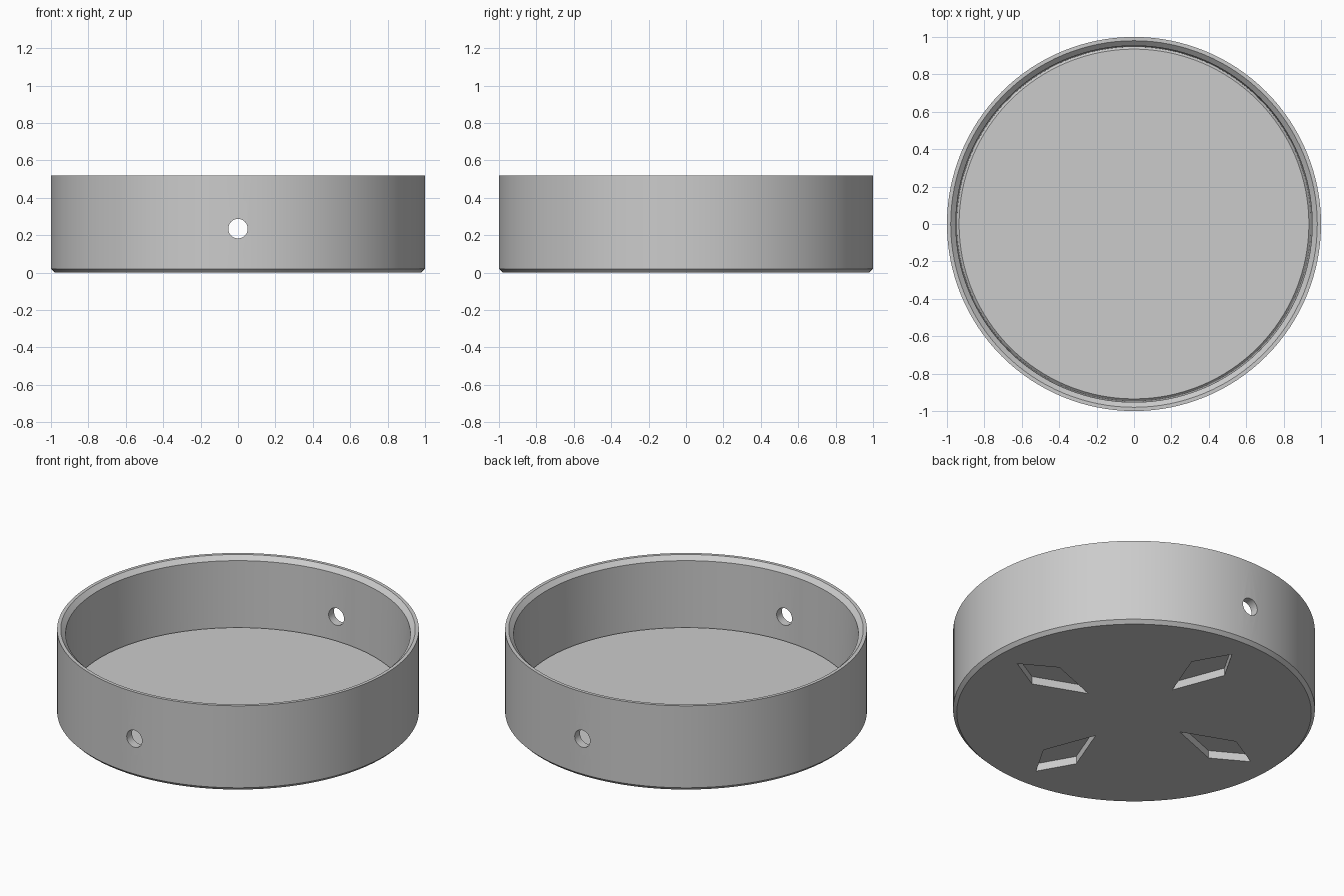
import bpy, bmesh, math
from mathutils import Matrix

cube = bpy.data.objects.get("Cube")
if cube:
    bpy.data.objects.remove(cube, do_unlink=True)

grey = bpy.data.materials.new("light_grey")
grey.use_nodes = True
colour = (0.6, 0.6, 0.6, 1)
grey.diffuse_color = colour
grey.node_tree.nodes["Principled BSDF"].inputs["Base Color"].default_value = colour


def make_object(name, bm):
    bmesh.ops.recalc_face_normals(bm, faces=bm.faces[:])
    mesh = bpy.data.meshes.new(name)
    bm.to_mesh(mesh)
    bm.free()
    mesh.materials.append(grey)
    obj = bpy.data.objects.new(name, mesh)
    bpy.context.collection.objects.link(obj)
    return obj


def lathe(name, profile, sides):
    """Closed solid of revolution; first and last rings are capped."""
    bm = bmesh.new()
    rings = []
    for r, z in profile:
        rings.append([bm.verts.new((r * math.cos(math.tau * i / sides),
                                    r * math.sin(math.tau * i / sides), z))
                      for i in range(sides)])
    for a, b in zip(rings, rings[1:]):
        for i in range(sides):
            j = (i + 1) % sides
            bm.faces.new((a[i], a[j], b[j], b[i]))
    bm.faces.new(rings[0])
    bm.faces.new(rings[-1])
    return make_object(name, bm)


# Dish: chamfered base, wall, bevelled rim, and a fine groove round the floor
HEIGHT, FLOOR = 0.52, 0.095
dish = lathe("round_dish", [
    (0.98, 0), (1, 0.02), (1, HEIGHT), (0.98, HEIGHT),
    (0.953, HEIGHT - 0.025), (0.947, FLOOR - 0.012), (0.935, FLOOR)], 128)

# Through hole, front to back
bm = bmesh.new()
bmesh.ops.create_cone(bm, cap_ends=True, segments=32, radius1=0.052, radius2=0.052,
                      depth=2.4, matrix=Matrix.Translation((0, 0, 0.235))
                      @ Matrix.Rotation(math.pi / 2, 4, "X"))
hole_cutter = make_object("hole_cutter", bm)

# Four kite-shaped recesses in the underside
bm = bmesh.new()
kite = [(0.33, 0), (0.637, -0.118), (0.843, 0), (0.637, 0.118)]
for k in range(4):
    turn = Matrix.Rotation(k * math.pi / 2, 4, "Z")
    base = bm.faces.new([bm.verts.new((x, y, -0.05)) for x, y in kite])
    top = bmesh.ops.extrude_face_region(bm, geom=[base])["geom"]
    top_verts = [g for g in top if isinstance(g, bmesh.types.BMVert)]
    bmesh.ops.translate(bm, verts=top_verts, vec=(0, 0, 0.097))
    bmesh.ops.transform(bm, matrix=turn, verts=list(base.verts) + top_verts)
recess_cutter = make_object("recess_cutter", bm)

for cutter in (hole_cutter, recess_cutter):
    cut = dish.modifiers.new(cutter.name, "BOOLEAN")
    cut.operation = "DIFFERENCE"
    cut.solver = "EXACT"
    cut.object = cutter

# Apply the cuts, then drop the cutters
bpy.ops.object.select_all(action="DESELECT")
dish.select_set(True)
bpy.context.view_layer.objects.active = dish
for cutter in (hole_cutter, recess_cutter):
    bpy.ops.object.modifier_apply(modifier=cutter.name)
    bpy.data.objects.remove(cutter, do_unlink=True)
bpy.ops.object.shade_smooth_by_angle(angle=math.radians(30))
